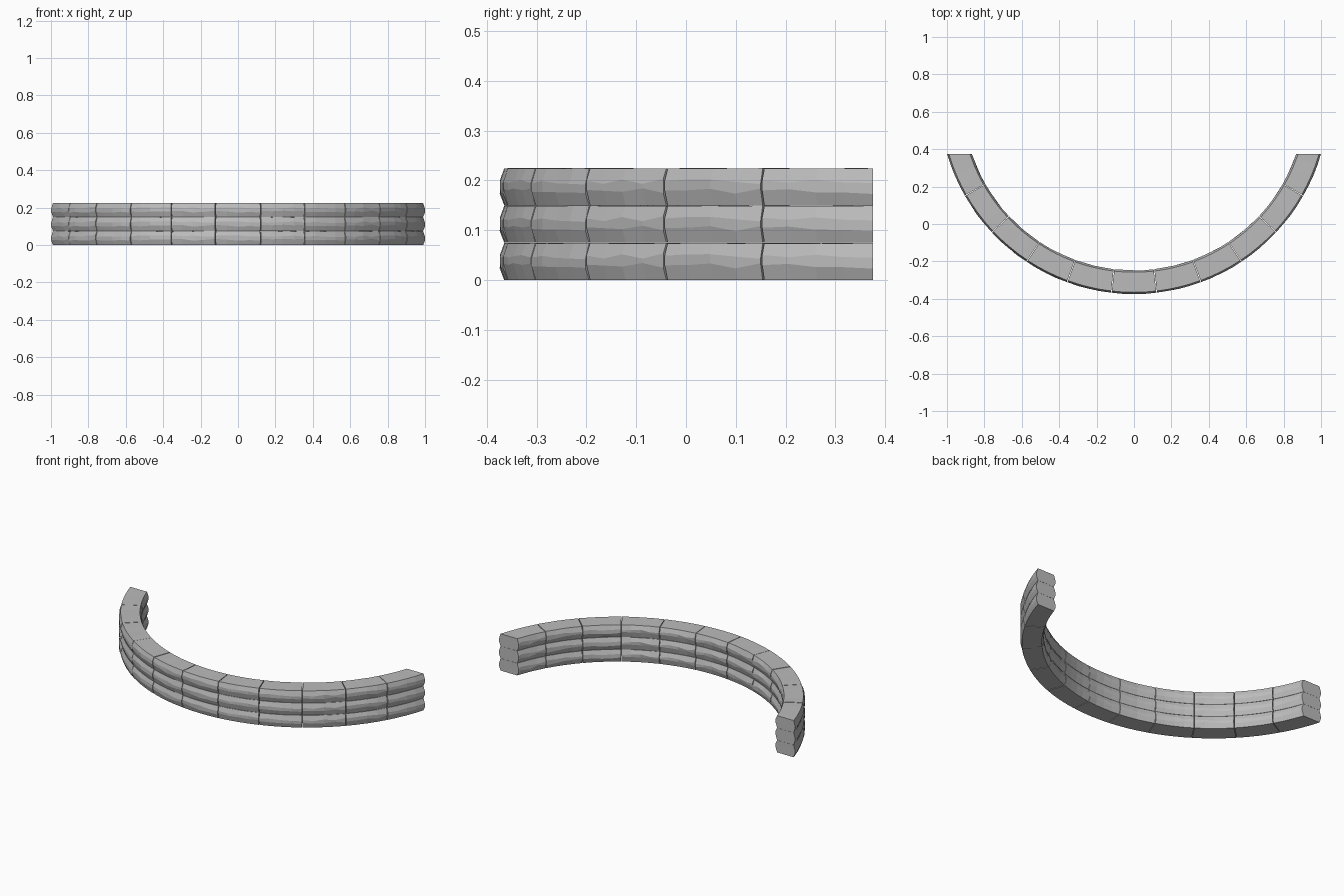
import bpy, bmesh, math, random

cube = bpy.data.objects.get("Cube")
if cube:
    bpy.data.objects.remove(cube, do_unlink=True)

random.seed(4)
BLOCKS, SEGMENTS = 11, 4
CENTRE_Y, END_Y = 0.667, 0.375
R_OUT, R_IN, BULGE = 1.032, 0.925, 0.010
COURSE = 0.075
STEP = math.radians(13.4)
GAP = 0.0018

stone = bpy.data.materials.new("grey_stone")
stone.use_nodes = True
colour = (0.5, 0.5, 0.5, 1)
stone.diffuse_color = colour
stone.node_tree.nodes["Principled BSDF"].inputs["Base Color"].default_value = colour


def wobble(amount):
    return random.uniform(-amount, amount)


def section(at_joint):
    """Cross-section of a rough block as radius and height pairs."""
    rough = 0.0 if at_joint else 1.0
    low, high = COURSE * 0.38, COURSE * 0.63
    top = COURSE - 0.0003 - random.uniform(0, 0.0012)
    points = [(R_OUT, 0)]
    for z in (low, high):
        points.append((R_OUT + BULGE - 0.001 + wobble(0.0015) * rough, z + wobble(0.006)))
    points += [(R_OUT, top), (R_IN, top)]
    for z in (high, low):
        points.append((R_IN - BULGE + wobble(0.0015) * rough, z + wobble(0.006)))
    points.append((R_IN, 0))
    return points


def add_block(bm, index):
    """Sweep a closed block along its part of the arc."""
    start = (index - BLOCKS / 2) * STEP
    rings = []
    for s in range(SEGMENTS + 1):
        angle = start + GAP + (STEP - 2 * GAP) * s / SEGMENTS
        left_end = index == BLOCKS - 1 and s == SEGMENTS
        right_end = index == 0 and s == 0
        ring = []
        for r, z in section(s in (0, SEGMENTS)):
            a = angle
            # The two wall ends are cut straight across
            if left_end or right_end:
                a = math.acos((CENTRE_Y - END_Y) / r) * (1 if left_end else -1)
            ring.append(bm.verts.new((r * math.sin(a), CENTRE_Y - r * math.cos(a), z)))
        rings.append(ring)
    for a, b in zip(rings, rings[1:]):
        for i in range(len(a)):
            j = (i + 1) % len(a)
            bm.faces.new((a[i], a[j], b[j], b[i]))
    bm.faces.new(rings[0])
    bm.faces.new(rings[-1][::-1])


# One course of curved blocks
bm = bmesh.new()
for k in range(BLOCKS):
    add_block(bm, k)
bmesh.ops.recalc_face_normals(bm, faces=bm.faces)
mesh = bpy.data.meshes.new("block_course")
bm.to_mesh(mesh)
bm.free()
mesh.materials.append(stone)

# Three identical courses stacked into the wall
for level, name in enumerate(("lower_course", "middle_course", "upper_course")):
    course = bpy.data.objects.new(name, mesh)
    course.location.z = level * COURSE
    bpy.context.collection.objects.link(course)
